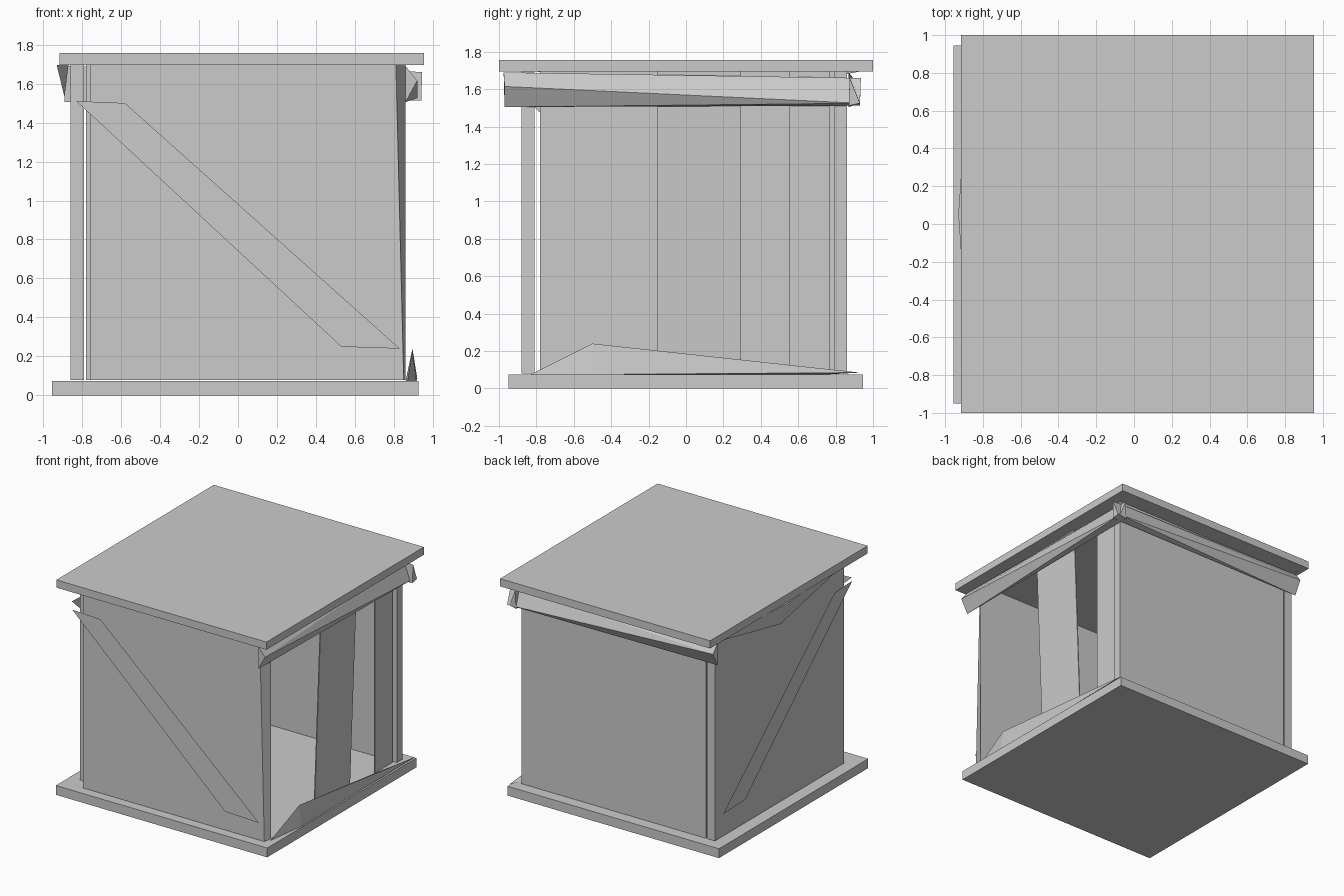
import bpy, bmesh
from mathutils import Vector

if "Cube" in bpy.data.objects:
    bpy.data.objects.remove(bpy.data.objects["Cube"])

mat = bpy.data.materials.new("plain_grey")
mat.diffuse_color = (0.6, 0.6, 0.6, 1)
mat.use_nodes = True
mat.node_tree.nodes["Principled BSDF"].inputs["Base Color"].default_value = mat.diffuse_color


def finish(name, bm):
    bmesh.ops.recalc_face_normals(bm, faces=bm.faces)
    me = bpy.data.meshes.new(name)
    bm.to_mesh(me)
    bm.free()
    ob = bpy.data.objects.new(name, me)
    bpy.context.collection.objects.link(ob)
    me.materials.append(mat)
    return ob


def slab(name, x, y, z, tweak=None):
    """Box from ranges; tweak moves individual corners."""
    bm = bmesh.new()
    bmesh.ops.create_cube(bm, size=1)
    for v in bm.verts:
        sx, sy, sz = (c > 0 for c in v.co)
        v.co = Vector((x[sx], y[sy], z[sz]))
        if tweak:
            tweak(v.co, sx, sy, sz)
    return finish(name, bm)


def hull(name, points):
    """Splintered solid wrapped around a few points."""
    bm = bmesh.new()
    for p in points:
        bm.verts.new(p)
    bmesh.ops.convex_hull(bm, input=bm.verts[:])
    return finish(name, bm)


def sheet(name, points):
    bm = bmesh.new()
    bm.faces.new([bm.verts.new(p) for p in points])
    return finish(name, bm)


# Floor and lid
slab("floor", (-0.955, 0.925), (-0.95, 0.945), (0, 0.075))
slab("lid", (-0.915, 0.953), (-1, 1), (1.695, 1.757))


# Walls
def broken_edge(co, sx, sy, sz):
    if sx and not sy:
        co.x = 0.81 if sz else 0.85


WZ = (0.08, 1.695)
slab("front_wall", (-0.76, 0.86), (-0.88, -0.81), WZ, broken_edge)
slab("back_wall", (-0.78, 0.86), (0.79, 0.86), WZ)
slab("left_wall", (-0.86, -0.79), (-0.78, 0.86), WZ)


# Remaining planks on the open side
def lean(co, sx, sy, sz):
    if not sz:
        co.x -= 0.06


slab("leaning_plank", (0.842, 0.85), (-0.155, 0.295), WZ, lean)
slab("side_plank", (0.825, 0.833), (0.55, 0.77), WZ)

# Diagonal braces
brace = [(-0.83, 1.51), (-0.58, 1.5), (0.83, 0.24), (0.53, 0.25)]
sheet("front_brace", [(u, -0.92, w) for u, w in brace])
sheet("left_brace", [(-0.89, y, z) for y, z in
                     [(-0.84, 1.53), (-0.62, 1.52), (0.8, 0.28), (0.52, 0.29)]])

# Twisted rails under the lid
rail = [(0.86, -0.975, 1.69), (0.92, -0.97, 1.615), (0.86, -0.97, 1.505),
        (0.865, 0.935, 1.66), (0.92, 0.93, 1.525), (0.86, 0.93, 1.512)]
hull("right_top_rail", rail)
hull("back_top_rail", [(y + 0.01 if y > 0 else y + 0.08, x + 0.01, z) for x, y, z in rail])

# Splinters left along the lid and the floor
hull("left_top_splinter", [(-0.87, 0.93, 1.695), (-0.93, 0.05, 1.695),
                           (-0.89, 0.07, 1.53), (-0.87, -0.8, 1.695)])
hull("right_floor_splinter", [(0.87, -0.83, 0.075), (0.92, 0.93, 0.085),
                              (0.86, 0.75, 0.075), (0.895, -0.5, 0.24),
                              (0.915, -0.5, 0.075)])
